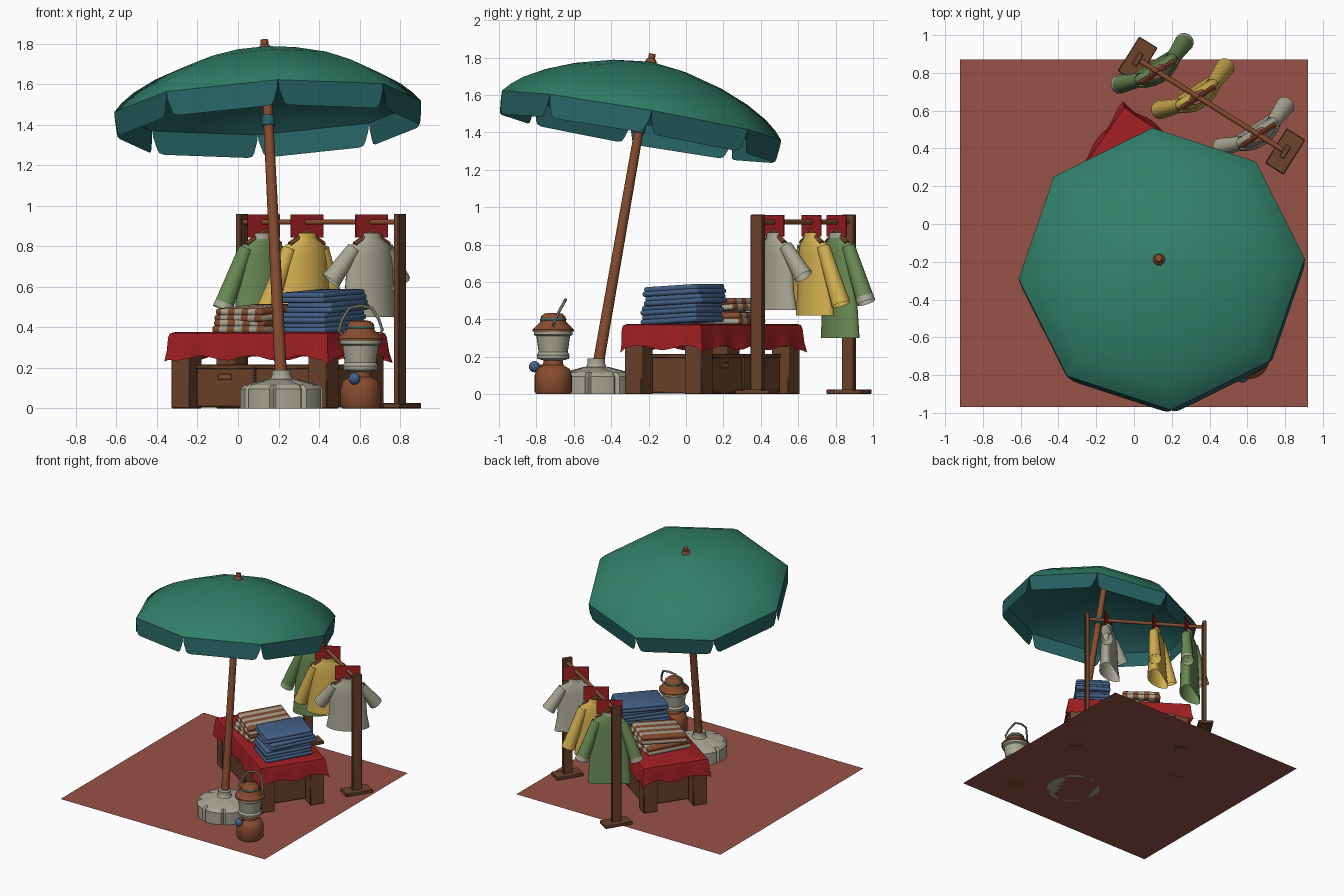
import bpy, bmesh, math, random
from mathutils import Matrix, Vector

if "Cube" in bpy.data.objects:
    bpy.data.objects.remove(bpy.data.objects["Cube"])

random.seed(4)
PI = math.pi


def material(name, r, g, b):
    m = bpy.data.materials.new(name)
    m.diffuse_color = [((c / 255 + 0.055) / 1.055) ** 2.4 for c in (r, g, b)] + [1]
    m.use_nodes = True
    m.node_tree.nodes["Principled BSDF"].inputs["Base Color"].default_value = m.diffuse_color
    return m


GROUND = material("terracotta_ground", 152, 82, 72)
GREEN = material("canopy_green", 49, 128, 105)
TEAL = material("valance_teal", 38, 98, 98)
WOOD = material("dark_wood", 108, 67, 43)
RUST = material("rust_brown", 135, 76, 47)
RED = material("red_cloth", 158, 30, 34)
STONE = material("pale_stone", 168, 166, 148)
BLUE = material("folded_blue", 68, 97, 136)
YELLOW = material("yellow_shirt", 212, 176, 80)
LEAF = material("green_shirt", 106, 138, 84)


def finish(name, bm, mats, M=Matrix(), smooth=40):
    bmesh.ops.recalc_face_normals(bm, faces=bm.faces[:])
    bmesh.ops.transform(bm, matrix=M, verts=bm.verts[:])
    me = bpy.data.meshes.new(name)
    bm.to_mesh(me)
    bm.free()
    for m in mats if isinstance(mats, list) else [mats]:
        me.materials.append(m)
    me.shade_smooth()
    me.set_sharp_from_angle(angle=math.radians(smooth))
    ob = bpy.data.objects.new(name, me)
    bpy.context.collection.objects.link(ob)
    return ob


def loft(bm, rings, caps=(True, True)):
    """Skin a list of equally long closed rings."""
    vs = [[bm.verts.new(p) for p in r] for r in rings]
    n = len(vs[0])
    for a, b in zip(vs, vs[1:]):
        for i in range(n):
            j = (i + 1) % n
            bm.faces.new((a[i], a[j], b[j], b[i]))
    for ring, cap in ((vs[0], caps[0]), (vs[-1], caps[1])):
        if cap:
            bm.faces.new(ring)


def ring(rx, ry, z, n, start=0.0):
    return [(rx * math.cos(start + 2 * PI * i / n), ry * math.sin(start + 2 * PI * i / n), z) for i in range(n)]


def lathe(name, profile, mat, M=Matrix(), n=24, start=0.0, caps=(True, True), smooth=40):
    bm = bmesh.new()
    loft(bm, [ring(r, r, z, n, start) for r, z in profile], caps)
    return finish(name, bm, mat, M, smooth)


def box_bm(size, bevel=0.0, segs=1):
    bm = bmesh.new()
    bmesh.ops.create_cube(bm, size=1, matrix=Matrix.Diagonal((*size, 1)))
    if bevel:
        bmesh.ops.bevel(bm, geom=bm.edges[:], offset=bevel, segments=segs, profile=0.5, affect='EDGES')
    return bm


def box(name, size, at, mat, M=Matrix(), bevel=0.0, segs=1):
    return finish(name, box_bm(size, bevel, segs), mat, M @ Matrix.Translation(at))


def tube(name, path, r, mat, M=Matrix(), n=8):
    bm = bmesh.new()
    path = [Vector(p) for p in path]
    rings = []
    for i, p in enumerate(path):
        d = path[min(i + 1, len(path) - 1)] - path[max(i - 1, 0)]
        R = d.to_track_quat('Z', 'Y').to_matrix()
        rings.append([p + R @ Vector(q) for q in ring(r, r, 0, n)])
    loft(bm, rings)
    return finish(name, bm, mat, M)


def place(x, y, z=0.0, deg=0.0):
    return Matrix.Translation((x, y, z)) @ Matrix.Rotation(math.radians(deg), 4, 'Z')


# ground sheet
bm = bmesh.new()
bm.faces.new([bm.verts.new(p) for p in ((-.92, -.97, 0), (.92, -.97, 0), (.92, .87, 0), (-.92, .87, 0))])
finish("ground_sheet", bm, GROUND)

# umbrella: tilted frame whose local z runs up the pole
foot, tip = Vector((.215, -.48, .1)), Vector((.13, -.18, 1.82))
U = Matrix.Translation(foot) @ Vector((0, 0, 1)).rotation_difference(tip - foot).to_matrix().to_4x4()
LEN = (tip - foot).length
RIM, R, A0 = LEN * (1.49 - .1) / 1.72, .76, math.radians(4)
lathe("umbrella_pole", [(.03, 0), (.023, LEN - .06)], RUST, U, 12)
lathe("pole_collar", [(.033, LEN - .43), (.033, LEN - .38)], TEAL, U, 12)
lathe("umbrella_finial", [(.034, LEN - .055), (.03, LEN - .035), (.019, LEN - .025), (.019, LEN)], RUST, U, 10)
dome = [(.76, 0), (.72, .045), (.66, .093), (.55, .155), (.4, .215), (.2, .268), (.02, .29)]
lathe("canopy", [(r, RIM + h) for r, h in dome], GREEN, U, 8, A0, (False, True), 60)
lathe("canopy_lining", [(r, RIM + h - .008) for r, h in dome], TEAL, U, 8, A0, (False, True), 60)

# hanging valance flaps with rounded lower corners
bm = bmesh.new()
corners = [Vector(p) for p in ring(R, R, RIM, 8, A0)]
for i, a in enumerate(corners):
    b = corners[(i + 1) % 8]
    t = (b - a).normalized()
    half = [(0, 0), (.004, .04), (.024, .1), (.035, .118), (.06, .125)]
    pts = [a + t * s - Vector((0, 0, d)) for s, d in half] + [b - t * s - Vector((0, 0, d)) for s, d in half[::-1]]
    bm.faces.new([bm.verts.new(p) for p in pts])
finish("valance", bm, TEAL, U)

# lobed umbrella base
bm = bmesh.new()
rings = []
for r, z in ((.205, 0), (.205, .095), (.185, .115), (.07, .145)):
    pts = []
    for i in range(8):
        for da, k in ((-18, 1), (0, 1.01), (18, 1), (22.5, .9)):
            a = math.radians(45 * i + da)
            pts.append((r * k * math.cos(a), r * k * math.sin(a), z))
    rings.append(pts)
loft(bm, rings)
finish("umbrella_base", bm, STONE, place(.215, -.48, 0, 10), 25)
lathe("base_socket", [(.065, .13), (.05, .155), (.047, .165), (.047, .19)], STONE, place(.215, -.48), 12)

# table with crates underneath
ANG = -34.5
T = place(.195, .14, 0, ANG)
for sx in (-1, 1):
    for sy in (-1, 1):
        box("table_leg", (.11, .11, .34), (sx * .41, sy * .195, .17), WOOD, T, .004)
    box("crate", (.345, .4, .2), (sx * .176, 0, .105), WOOD, T, .006)
    box("crate_lid", (.352, .41, .022), (sx * .176, 0, .205), WOOD, T, .004)
    for sy in (-1, 1):
        box("crate_handle", (.08, .008, .028), (sx * .176, sy * .202, .155), RUST, T, .003)
box("table_top", (.92, .49, .1), (0, 0, .305), WOOD, T)

# table cloth with a wavy hem
bm = bmesh.new()
NX, NY, hx, hy = 26, 14, .475, .255
edge = ([(-hx + 2 * hx * i / NX, -hy) for i in range(NX)] + [(hx, -hy + 2 * hy * i / NY) for i in range(NY)]
        + [(hx - 2 * hx * i / NX, hy) for i in range(NX)] + [(-hx, hy - 2 * hy * i / NY) for i in range(NY)])


def cloth_ring(grow, z, wave):
    out = []
    for i, (x, y) in enumerate(edge):
        w = wave * math.sin(i * 1.15)
        c = .018 if abs(x) > .45 and abs(y) > .23 else 0
        out.append((x * (1 + (grow + w) / hx), y * (1 + (grow + w) / hy),
                    z - (c + .012 * math.sin(i * .8)) * (wave > 0)))
    return out


loft(bm, [cloth_ring(-.02, .376, 0), cloth_ring(-.003, .369, 0), cloth_ring(.003, .35, 0),
          cloth_ring(.008, .3, .004), cloth_ring(.017, .248, .008)], (True, False))
finish("table_cloth", bm, RED, T, 50)

# folded clothes
for k in range(4):
    M = place(.43 + random.uniform(-.015, .015), -.01 + random.uniform(-.012, .012), .405 + k * .05, ANG + random.uniform(-5, 5))
    M = M @ Matrix.Rotation(math.radians(3), 4, 'X')
    for j, s in enumerate((1, .96)):
        finish("folded_trousers", box_bm((.27 * s, .37 * s, .03), .0135, 3), BLUE, M @ Matrix.Translation((0, 0, j * .023 - .012)))
for k in range(2):
    M = place(.085 + .02 * k, .2, .405 + k * .066, ANG + 6 - 9 * k) @ Matrix.Rotation(math.radians(4 * k), 4, 'X')
    for j, s in enumerate((1, .96)):
        bm = box_bm((.3 * s, .36 * s, .037), .016, 3)
        for i in range(-3, 4):
            g = bm.verts[:] + bm.edges[:] + bm.faces[:]
            bmesh.ops.bisect_plane(bm, geom=g, plane_co=(i * .042 + .021, 0, 0), plane_no=(1, 0, 0))
        for f in bm.faces:
            f.material_index = round(f.calc_center_median().x / .042) % 2
        finish("striped_blanket", bm, [STONE, RUST], M @ Matrix.Translation((0, 0, j * .03 - .015)))

# lantern
L = place(.605, -.71)
lathe("lantern_tank", [(.09, 0), (.1, .015), (.1, .1), (.088, .135), (.055, .155), (.05, .185)], RUST, L)
lathe("lantern_globe", [(.05, .18), (.085, .19), (.088, .21), (.078, .225), (.09, .31), (.104, .318), (.104, .335), (.09, .34)], STONE, L)
lathe("lantern_cap", [(.112, .335), (.112, .345), (.07, .385), (.066, .415), (.05, .43), (.02, .435)], RUST, L)
lathe("lantern_cap_ring", [(.068, .392), (.07, .396), (.07, .402), (.068, .405)], TEAL, L)
tube("lantern_handle", [(-.09, 0, .36), (-.108, .005, .385), (-.09, .03, .44), (-.055, .06, .495), (0, .066, .505),
                        (.055, .06, .495), (.09, .03, .44), (.108, .005, .385), (.09, 0, .36)], .008, STONE, L)
bm = bmesh.new()
bmesh.ops.create_uvsphere(bm, u_segments=14, v_segments=8, radius=.03)
finish("lantern_knob", bm, BLUE, place(.575, -.81, .147))
tube("lantern_valve", [(-.02, -.05, .147), (-.03, -.1, .147)], .012, RUST, L)

# clothes rack
K = place(.41, .6275, 0, -32)
for s in (-1, 1):
    box("rack_foot", (.115, .215, .025), (s * .46, 0, .0125), WOOD, K, .004)
    box("rack_post", (.03, .075, .94), (s * .46, 0, .49), WOOD, K, .004)
tube("rack_bar", [(-.47, 0, .92), (.47, 0, .92)], .014, RUST, K, 10)


# hanging shirts: lofted body, two sleeves, hanger and backing panel
def shirt(name, x, mat, hem, cuff, trim, yaw):
    y = .6275 - (x - .41) * .625
    M = place(x, y, 0, yaw)
    box(name + "_panel", (.19, .006, .115), (0, 0, .9), RED, M)
    tube(name + "_hanger", [(-.1, 0, .81), (-.03, 0, .85), (0, 0, .875), (.03, 0, .85), (.1, 0, .81)], .014, RUST, M)
    bm = bmesh.new()
    spec = [(.052, .03, .855), (.06, .034, .835), (.115, .042, .805), (.135, .046, .74), (.135, .05, .66),
            (.142, .055, .55), (.16, .062, hem)]
    rows = []
    for rx, ry, z in spec:
        rows.append([(px, py + 1.2 * px * px, pz) for px, py, pz in ring(rx, ry, z, 20)])
    loft(bm, rows, (False, False))
    finish(name + "_body", bm, mat, M, 60)
    lathe(name + "_collar", [(.05, .835), (.046, .865)], trim, M @ Matrix.Diagonal((1.1, .7, 1, 1)), 16, 0, (False, False))
    for s in (-1, 1):
        def sleeve(part, t0, t1, m, grow=0):
            b = bmesh.new()
            a, e = Vector((s * .095, .012, .79)), Vector((s * .205, .055, cuff))
            R3 = (e - a).to_track_quat('Z', 'Y').to_matrix()
            rr = []
            for t in (t0, (t0 + t1) / 2, t1):
                w = .036 + .014 * t + grow
                rr.append([a.lerp(e, t) + R3 @ Vector(q) for q in ring(w, w, 0, 12)])
            loft(b, rr, (False, False))
            finish(name + part, b, m, M, 60)
        sleeve("_sleeve", 0, .92, mat)
        sleeve("_cuff", .9, 1, trim, .001)


shirt("green_shirt", .125, LEAF, .3, .49, STONE, 33)
shirt("yellow_shirt", .34, YELLOW, .42, .48, YELLOW, 33)
shirt("grey_shirt", .66, STONE, .45, .63, STONE, 33)
